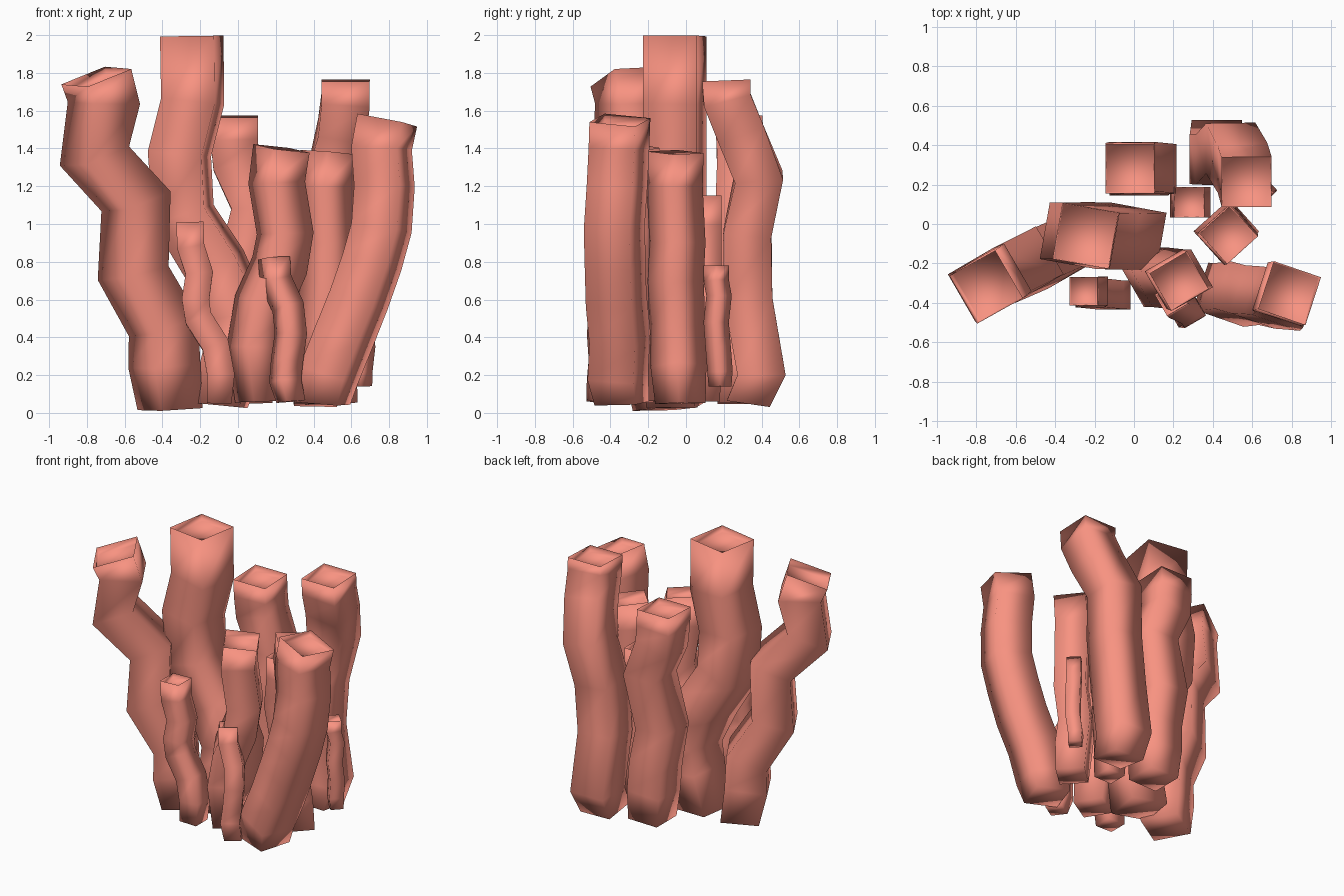
import bpy, bmesh, math
from mathutils import Vector

coral = bpy.data.materials.new("coral")
coral.diffuse_color = (0.94, 0.29, 0.22, 1)


def tube(name, side, turn, path, rim=0.05):
    """Square tube swept along a bent path, with a shallow opening on top."""
    pts = [Vector(p) for p in path]
    a = math.radians(turn)
    u0 = Vector((math.cos(a), math.sin(a), 0))
    bm = bmesh.new()
    rings = []

    def ring(c, t, s):
        u = (u0 - t * u0.dot(t)).normalized()
        v = t.cross(u)
        return [bm.verts.new(c + u * s * i / 2 + v * s * j / 2)
                for i, j in ((-1, -1), (1, -1), (1, 1), (-1, 1))]

    for i, p in enumerate(pts):
        t = (pts[min(i + 1, len(pts) - 1)] - pts[max(i - 1, 0)]).normalized()
        if i == 0:
            t = (t + Vector((0, 0, 2))).normalized()
        rings.append(ring(p, t, side * (0.9 if i == 0 else 1)))
    # recessed opening
    rings.append(ring(pts[-1] - t * rim, t, side - 0.01))
    for r, q in zip(rings, rings[1:]):
        for k in range(4):
            n = (k + 1) % 4
            bm.faces.new((r[k], r[n], q[n], q[k]))
    bm.faces.new(rings[0][::-1])
    bm.faces.new(rings[-1])
    for f in bm.faces:
        f.smooth = True
    me = bpy.data.meshes.new(name)
    bm.to_mesh(me)
    bm.free()
    me.materials.append(coral)
    ob = bpy.data.objects.new(name, me)
    bpy.context.collection.objects.link(ob)


# large tubes
tube("left_tube", 0.28, 30, [
    (-.36, -.11, .02), (-.39, -.14, .25), (-.395, -.14, .46), (-.555, -.21, .74),
    (-.54, -.20, 1.12), (-.76, -.31, 1.36), (-.71, -.29, 1.64), (-.75, -.32, 1.78)])
tube("tall_tube", 0.29, -10, [
    (-.10, -.06, .04), (-.02, -.06, .30), (.00, -.06, .52), (-.12, -.06, .78),
    (-.29, -.06, 1.05), (-.31, -.06, 1.37), (-.24, -.06, 1.65), (-.245, -.06, 1.995)])
tube("right_tube", 0.255, -18, [
    (.45, -.34, .05), (.48, -.36, .20), (.56, -.35, .40), (.64, -.37, .60), (.71, -.375, .80),
    (.76, -.38, .98), (.775, -.365, 1.20), (.76, -.355, 1.40), (.79, -.35, 1.55)])
tube("back_right_tube", 0.255, 0, [
    (.41, .33, .05), (.42, .40, .20), (.41, .33, .60), (.44, .325, .95),
    (.49, .385, 1.25), (.55, .285, 1.49), (.57, .217, 1.66), (.57, .213, 1.76)])

# medium tubes
tube("back_tube", 0.25, 0, [
    (.07, .28, .05), (.06, .28, .25), (.05, .27, .45), (.00, .27, .72),
    (.09, .28, 1.08), (-.01, .29, 1.32), (-.02, .285, 1.45), (-.02, .28, 1.57)])
tube("middle_tube", 0.21, 42, [
    (.50, -.03, .05), (.48, -.04, .25), (.45, -.045, .45), (.48, -.055, .70),
    (.48, -.045, .90), (.465, -.06, 1.20), (.48, -.055, 1.38)])
tube("front_tube", 0.22, 30, [
    (.12, -.27, .06), (.09, -.27, .35), (.13, -.27, .58), (.22, -.28, .78),
    (.25, -.28, .95), (.205, -.28, 1.22), (.23, -.29, 1.40)])

# small tubes
tube("small_left_tube", 0.145, 0, [
    (-.10, -.36, .05), (-.09, -.36, .20), (-.12, -.36, .36), (-.21, -.35, .50),
    (-.225, -.35, .60), (-.205, -.34, .74), (-.25, -.34, .88), (-.255, -.34, 1.01)], .04)
tube("small_front_tube", 0.125, 30, [
    (.28, -.45, .06), (.25, -.44, .17), (.26, -.43, .28), (.28, -.44, .42), (.265, -.42, .56),
    (.20, -.39, .70), (.19, -.38, .82)], .04)
tube("small_back_tube", 0.155, 0, [
    (.30, .11, .06), (.29, .11, .30), (.31, .11, .55), (.26, .11, .80),
    (.28, .11, 1.00), (.28, .11, 1.15)], .05)
tube("small_right_tube", 0.095, 45, [
    (.65, .18, .14), (.645, .18, .22), (.66, .17, .35), (.65, .16, .48),
    (.655, .175, .62), (.64, .16, .70), (.64, .16, .78)], .04)
